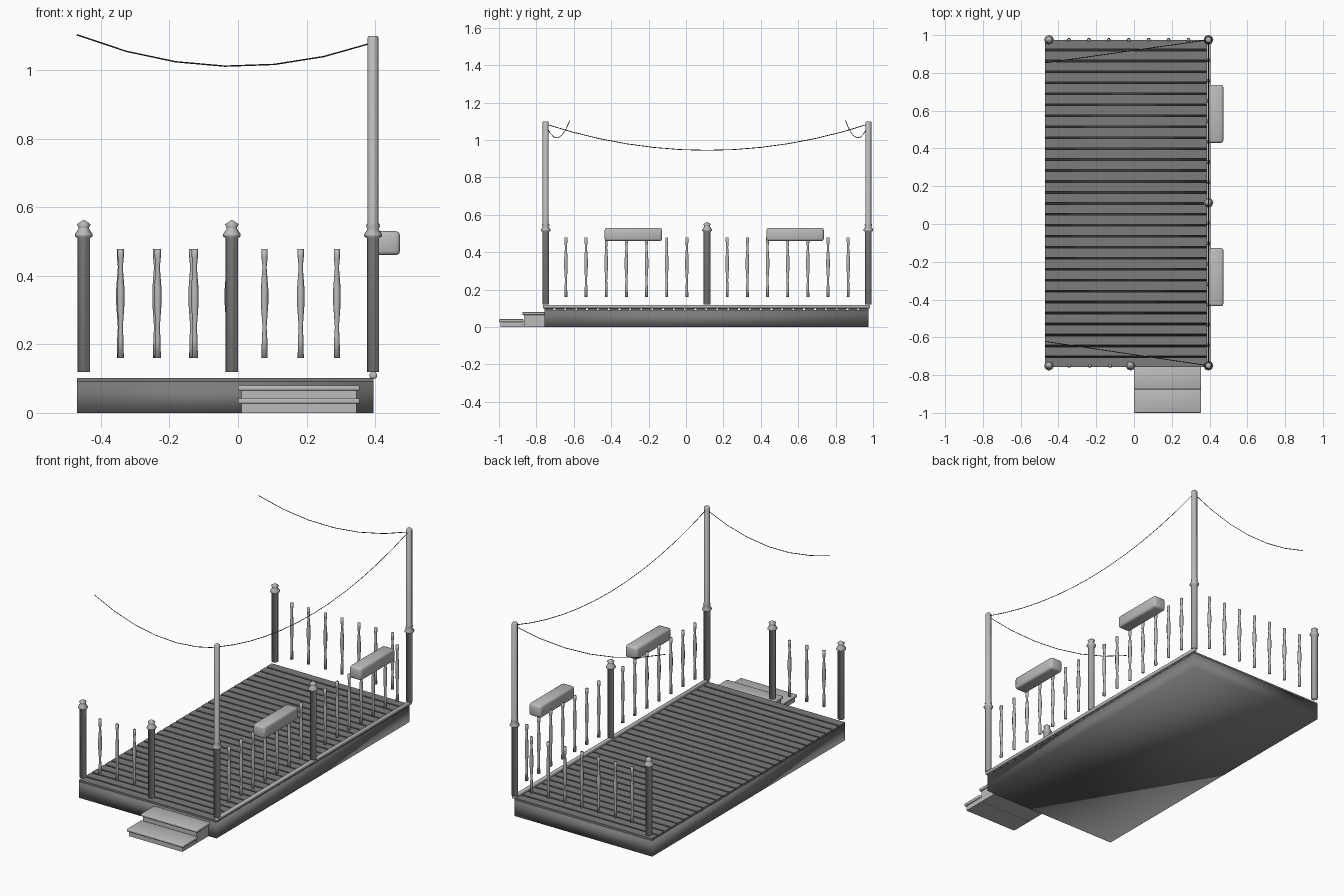
import bpy
import bmesh
from math import cos, sin, pi
from mathutils import Vector

old = bpy.data.objects.get("Cube")
if old:
    bpy.data.objects.remove(old)


def material(name, value):
    m = bpy.data.materials.new(name)
    m.use_nodes = True
    colour = (value, value, value, 1)
    m.diffuse_color = colour
    m.node_tree.nodes["Principled BSDF"].inputs["Base Color"].default_value = colour
    return m


light = material("light grey", 0.5)
deck_grey = material("deck grey", 0.2)
gap_grey = material("board gap grey", 0.04)
wire_dark = material("wire dark", 0.04)


def finish(name, bm, mats, smooth):
    bmesh.ops.recalc_face_normals(bm, faces=bm.faces)
    for f in bm.faces:
        f.smooth = smooth
    mesh = bpy.data.meshes.new(name)
    bm.to_mesh(mesh)
    bm.free()
    for m in mats:
        mesh.materials.append(m)
    ob = bpy.data.objects.new(name, mesh)
    bpy.context.collection.objects.link(ob)
    return ob


def add_box(bm, lo, hi):
    lo, hi = Vector(lo), Vector(hi)
    verts = bmesh.ops.create_cube(bm, size=1)["verts"]
    for v in verts:
        v.co = (lo + hi) / 2 + v.co * (hi - lo)


def box(name, lo, hi, mats, smooth=False, bevel=0):
    bm = bmesh.new()
    add_box(bm, lo, hi)
    if bevel:
        bmesh.ops.bevel(bm, geom=bm.edges[:], offset=bevel, segments=2,
                        profile=0.5, affect='EDGES')
    return finish(name, bm, mats, smooth)


def lathe(name, profile, x, y, sides):
    """Spin (radius, height) pairs around a vertical axis."""
    bm = bmesh.new()
    rings = []
    for r, z in profile:
        rings.append([bm.verts.new((x + r * cos(2 * pi * i / sides),
                                    y + r * sin(2 * pi * i / sides), z))
                      for i in range(sides)])
    for a, b in zip(rings, rings[1:]):
        for i in range(sides):
            j = (i + 1) % sides
            bm.faces.new((a[i], a[j], b[j], b[i]))
    bm.faces.new(rings[0])
    bm.faces.new(rings[-1])
    return finish(name, bm, [light], True)


def wire(name, start, end, sag, steps):
    """A sagging cable between two points."""
    start, end = Vector(start), Vector(end)
    curve = bpy.data.curves.new(name, 'CURVE')
    curve.dimensions = '3D'
    curve.bevel_depth = 0.002
    curve.bevel_resolution = 0
    line = curve.splines.new('POLY')
    line.points.add(steps)
    for i, p in enumerate(line.points):
        t = i / steps
        co = start.lerp(end, t)
        p.co = (co.x, co.y, co.z - 4 * sag * t * (1 - t), 1)
    curve.materials.append(wire_dark)
    ob = bpy.data.objects.new(name, curve)
    bpy.context.collection.objects.link(ob)


LEFT, RIGHT = -0.45, 0.394
FRONT, BACK, MID = -0.75, 0.975, 0.1125

# Deck body, dark on top where the board gaps show it
body = box("deck_body", (-0.47, -0.757, 0), (0.395, 0.975, 0.092),
           [deck_grey, gap_grey], smooth=True)
for p in body.data.polygons:
    if p.normal.z > 0.9:
        p.material_index = 1

# Deck boards
bm = bmesh.new()
count, gap = 30, 0.009
pitch = (0.975 + 0.757 + gap) / count
for i in range(count):
    y = -0.757 + i * pitch
    add_box(bm, (-0.47, y, 0.09), (0.395, y + pitch - gap, 0.102))
finish("deck_boards", bm, [deck_grey], False)

# Base rail along the railed long side
box("base_rail", (0.384, -0.765, 0.1), (0.405, 0.985, 0.118), [light],
    smooth=True, bevel=0.005)

# Posts
shaft = [(0.018, 0.12), (0.018, 0.51), (0.026, 0.515), (0.026, 0.521),
         (0.016, 0.536)]
cap = [(0.015, 0.541), (0.02, 0.55), (0.001, 0.563)]
pole = [(0.02, 0.543), (0.016, 0.555), (0.016, 1.095), (0.012, 1.1)]
short_posts = {"front_outer": (LEFT, FRONT), "front_step": (-0.018, FRONT),
               "back_outer": (LEFT, BACK), "side_middle": (RIGHT, MID)}
for name, (x, y) in short_posts.items():
    lathe(name + "_post", shaft + cap, x, y, 8)
for name, y in (("front", FRONT), ("back", BACK)):
    lathe(name + "_tall_post", shaft + pole, RIGHT, y, 8)

# Balusters, evenly spaced between pairs of posts
spindle = [(0.009, 0.16), (0.008, 0.215), (0.006, 0.25), (0.011, 0.32),
           (0.011, 0.36), (0.006, 0.425), (0.009, 0.455), (0.009, 0.478)]
runs = [("front", (LEFT, FRONT), (-0.018, FRONT), 3),
        ("back", (LEFT, BACK), (RIGHT, BACK), 7),
        ("side_front", (RIGHT, FRONT), (RIGHT, MID), 7),
        ("side_back", (RIGHT, MID), (RIGHT, BACK), 7)]
for name, a, b, n in runs:
    for i in range(1, n + 1):
        x, y = Vector(a).lerp(Vector(b), i / (n + 1))
        lathe(f"{name}_baluster_{i}", spindle, x, y, 6)

# Planter boxes hung outside the long side
for name, y in (("front", -0.435), ("back", 0.43)):
    box(name + "_planter", (0.397, y, 0.46), (0.473, y + 0.307, 0.53),
        [light], smooth=True, bevel=0.012)

# Steps: riser block with an overhanging tread
for name, y0, y1, top in (("lower", -1.0, -0.868, 0.042),
                          ("upper", -0.875, -0.752, 0.08)):
    box(name + "_step_block", (0.01, y0 + 0.008, 0), (0.345, y1, top - 0.014),
        [light])
    tread = box(name + "_step_tread", (0, y0, top - 0.015), (0.355, y1, top),
                [light], smooth=True, bevel=0.004)

# Hanging wires
wire("long_wire", (RIGHT, FRONT, 1.085), (RIGHT, BACK, 1.085), 0.14, 12)
wire("front_wire", (RIGHT, FRONT, 1.08), (-0.47, -0.622, 1.103), 0.08, 6)
wire("back_wire", (RIGHT, BACK, 1.08), (-0.47, 0.853, 1.103), 0.08, 6)
